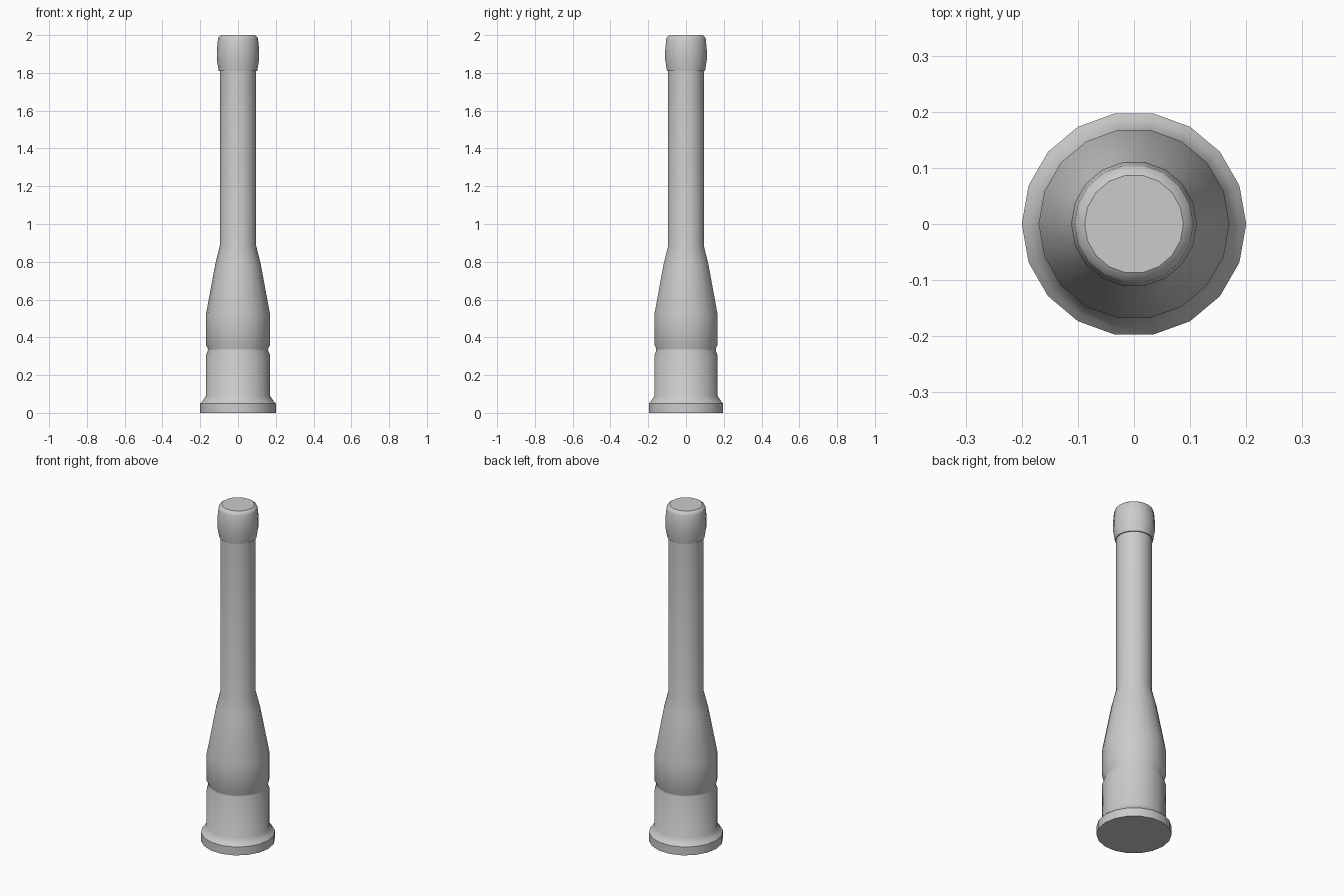
import bpy, bmesh
from math import cos, sin, tau, radians

if "Cube" in bpy.data.objects:
    bpy.data.objects.remove(bpy.data.objects["Cube"])

SIDES = 18


def lathe(name, profile):
    """Revolve (radius, height) points around z, capping both ends."""
    bm = bmesh.new()
    rings = [[bm.verts.new((r * cos(tau * i / SIDES), r * sin(tau * i / SIDES), z))
              for i in range(SIDES)] for r, z in profile]
    for low, high in zip(rings, rings[1:]):
        for i in range(SIDES):
            j = (i + 1) % SIDES
            bm.faces.new((low[i], low[j], high[j], high[i]))
    bm.faces.new(rings[0][::-1])
    bm.faces.new(rings[-1])
    mesh = bpy.data.meshes.new(name)
    bm.to_mesh(mesh)
    bm.free()
    obj = bpy.data.objects.new(name, mesh)
    bpy.context.collection.objects.link(obj)
    bpy.ops.object.select_all(action='DESELECT')
    obj.select_set(True)
    bpy.context.view_layer.objects.active = obj
    bpy.ops.object.shade_smooth_by_angle(angle=radians(35))
    return obj


# One continuous turned body
lathe("turned_handle", [
    (0.20, 0.0), (0.20, 0.05), (0.187, 0.064), (0.17, 0.09),      # foot flange
    (0.17, 0.305), (0.16, 0.33), (0.16, 0.34), (0.17, 0.36),      # groove
    (0.17, 0.52), (0.12, 0.79), (0.096, 0.885),                   # tapered shoulder
    (0.096, 1.81), (0.102, 1.81), (0.112, 1.87), (0.112, 1.92),   # neck and head
    (0.106, 1.98), (0.102, 1.99), (0.088, 2.0),                   # rounded tip
])
